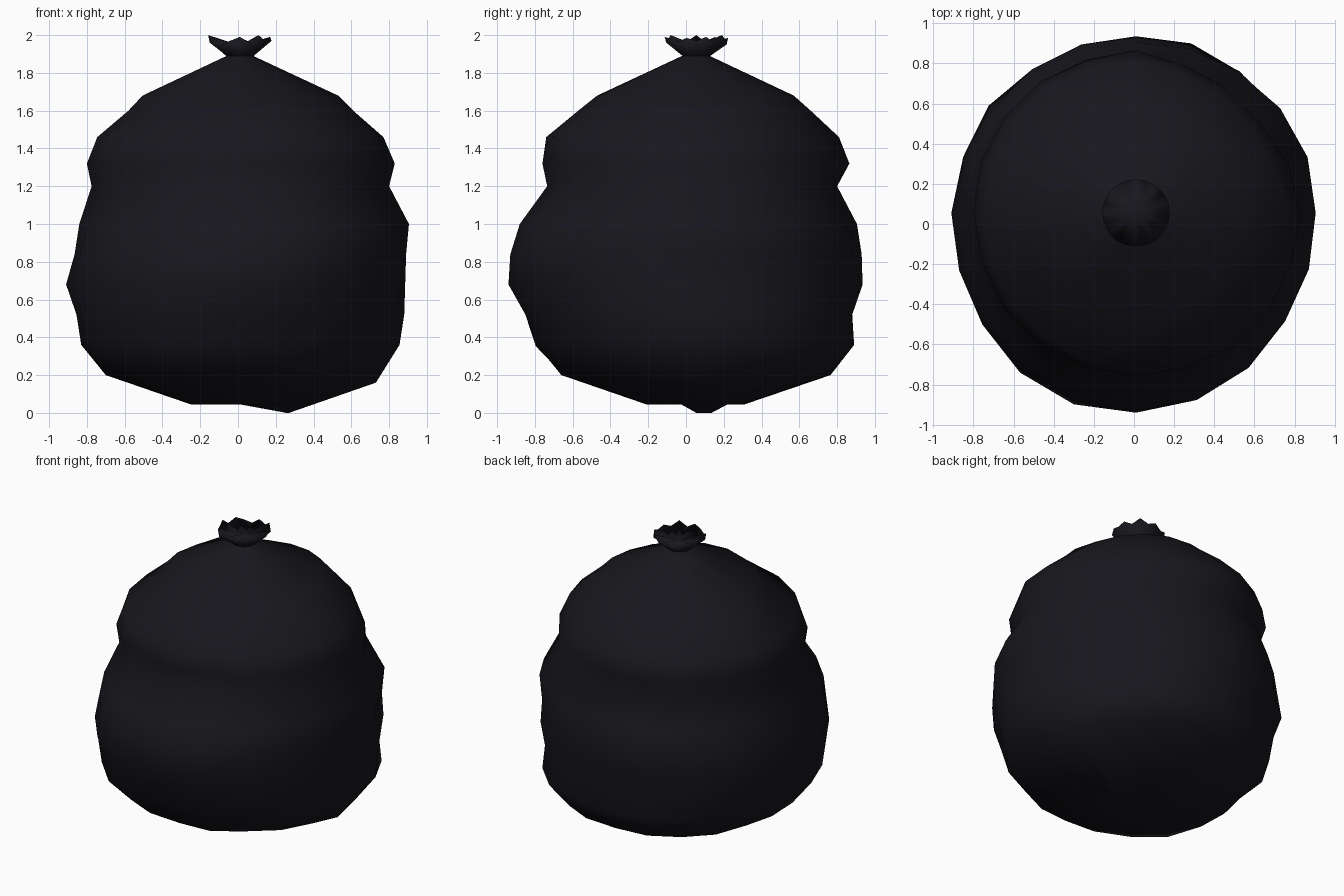
import bpy, bmesh, random
from math import cos, sin, pi

if "Cube" in bpy.data.objects:
    bpy.data.objects.remove(bpy.data.objects["Cube"])

random.seed(4)
N = 20
CX, CY = 0.01, 0.055

mat = bpy.data.materials.new("black_plastic")
mat.diffuse_color = (0.0085, 0.0085, 0.0125, 1)
mat.use_nodes = True
mat.node_tree.nodes["Principled BSDF"].inputs["Base Color"].default_value = mat.diffuse_color


def skin(name, rings, bottom=None, top=None):
    bm = bmesh.new()
    vr = [[bm.verts.new(p) for p in ring] for ring in rings]
    for a, b in zip(vr, vr[1:]):
        for i in range(len(a)):
            j = (i + 1) % len(a)
            bm.faces.new((a[i], a[j], b[j], b[i]))
    for pole, ring, flip in ((bottom, vr[0], True), (top, vr[-1], False)):
        if pole:
            c = bm.verts.new(pole)
            for i in range(len(ring)):
                j = (i + 1) % len(ring)
                bm.faces.new((ring[j], ring[i], c) if flip else (ring[i], ring[j], c))
    me = bpy.data.meshes.new(name)
    bm.to_mesh(me)
    bm.free()
    ob = bpy.data.objects.new(name, me)
    bpy.context.collection.objects.link(ob)
    me.materials.append(mat)
    for p in me.polygons:
        p.use_smooth = True
    return ob


# Sack: height, left, right, front and back extents,
# then extra bulge at the back right and front left diagonals
profile = [
    (0.045, -0.25, 0.27, -0.21, 0.31, 0, 0),
    (0.20, -0.70, 0.73, -0.66, 0.765, 0.04, 0.05),
    (0.36, -0.83, 0.855, -0.79, 0.89, 0.03, 0.07),
    (0.52, -0.855, 0.88, -0.85, 0.88, 0.01, 0.04),
    (0.68, -0.91, 0.885, -0.94, 0.935, 0, 0.01),
    (0.84, -0.865, 0.89, -0.93, 0.93, 0, 0.01),
    (1.00, -0.84, 0.905, -0.88, 0.905, 0, 0),
    (1.20, -0.775, 0.80, -0.735, 0.80, 0.01, 0),
    (1.32, -0.80, 0.83, -0.76, 0.865, -0.05, 0),
    (1.46, -0.745, 0.77, -0.74, 0.81, -0.05, -0.01),
    (1.60, -0.58, 0.61, -0.57, 0.66, -0.01, -0.06),
    (1.68, -0.505, 0.53, -0.47, 0.57, 0, -0.02),
    (1.89, -0.06, 0.08, -0.02, 0.125, 0, 0),
]
rings = []
for k, (z, xl, xr, yf, yb, br, fl) in enumerate(profile):
    ring = []
    for i in range(N):
        c, s = cos(2 * pi * i / N), sin(2 * pi * i / N)
        rx = xr - CX if c > 0 else CX - xl
        ry = yb - CY if s > 0 else CY - yf
        r = rx * c * c + ry * s * s
        if c * s > 0:
            r += (br if c > 0 else fl) * 2 * c * s
        dz = 0
        if i % 5 and 0 < k < 12:        # crumpled between the main seams
            r += random.uniform(-0.012, 0.009)
            dz = random.uniform(-0.01, 0.01)
        ring.append([CX + r * c, CY + r * s, z + dz])
    rings.append(ring)
# sagging fold under the right side
rings[0][0][2] = rings[0][1][2] = 0.0
rings[1][0][2] = 0.16
skin("sack", rings, bottom=(CX, CY, 0.045))

# Gathered frill above the knot, with a wavy rim
wave = [1.97, 1.99, 1.96, 2.0, 1.965, 1.985, 1.95]


def frill_ring(r, heights):
    return [(CX + r * cos(2 * pi * i / N), CY + r * sin(2 * pi * i / N),
             heights[i % len(heights)]) for i in range(N)]


skin("tied_frill", [frill_ring(0.073, [1.89]), frill_ring(0.168, wave)],
     top=(CX, CY, 1.945))
